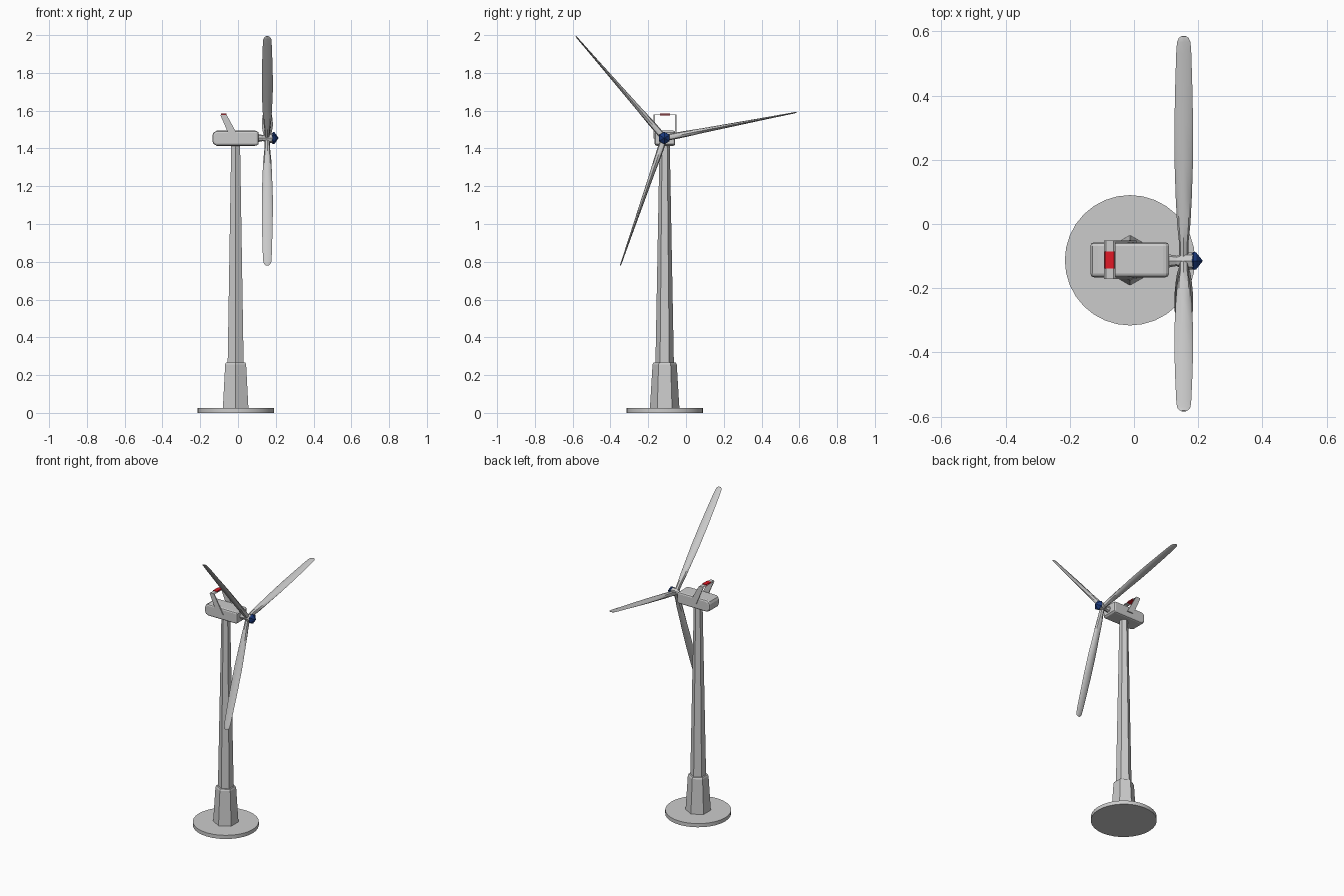
import bpy, bmesh
from math import cos, sin, pi, radians
from mathutils import Matrix, Vector

if "Cube" in bpy.data.objects:
    bpy.data.objects.remove(bpy.data.objects["Cube"])

CX, CY = -0.0125, -0.113
HUB = Vector((0.155, -0.115, 1.455))


def make(name, bm, color=None, smooth=None):
    bmesh.ops.recalc_face_normals(bm, faces=bm.faces[:])
    me = bpy.data.meshes.new(name)
    bm.to_mesh(me)
    bm.free()
    ob = bpy.data.objects.new(name, me)
    bpy.context.collection.objects.link(ob)
    if color:
        mat = bpy.data.materials.new(name + "_colour")
        mat.diffuse_color = color
        mat.use_nodes = True
        mat.node_tree.nodes["Principled BSDF"].inputs["Base Color"].default_value = mat.diffuse_color
        me.materials.append(mat)
    if smooth:
        bpy.ops.object.select_all(action='DESELECT')
        ob.select_set(True)
        bpy.context.view_layer.objects.active = ob
        bpy.ops.object.shade_smooth_by_angle(angle=radians(smooth))
    return ob


def loft(rings):
    """Skin a list of closed point rings and cap both ends."""
    bm = bmesh.new()
    vs = [[bm.verts.new(p) for p in r] for r in rings]
    n = len(vs[0])
    for a, b in zip(vs, vs[1:]):
        for i in range(n):
            j = (i + 1) % n
            bm.faces.new((a[i], a[j], b[j], b[i]))
    bm.faces.new(vs[0][::-1])
    bm.faces.new(vs[-1])
    return bm


def lathe_z(profile, n):
    return loft([[(CX + r * cos(2 * pi * i / n + pi / 2), CY + r * sin(2 * pi * i / n + pi / 2), z)
                  for i in range(n)] for r, z in profile])


def lathe_x(profile, n):
    return loft([[(x, HUB.y + r * cos(2 * pi * i / n + pi / 2), HUB.z + r * sin(2 * pi * i / n + pi / 2))
                  for i in range(n)] for r, x in profile])


def prism_y(pts, y0, y1):
    return loft([[(x, y, z) for x, z in pts] for y in (y0, y1)])


# Round foot and hexagonal tower
make("base_disc", lathe_z([(0.203, 0), (0.203, 0.025)], 32), smooth=30)
make("tower_foot", lathe_z([(0.079, 0.01), (0.064, 0.257), (0.059, 0.267)], 6))
make("tower", lathe_z([(0.049, 0.25), (0.027, 1.43)], 6))

# Nacelle: side profile, rounder at the tail, with softened edges
nacelle = make("nacelle", prism_y([
    (-0.112, 1.414), (0.101, 1.414), (0.109, 1.424), (0.109, 1.484), (0.101, 1.494),
    (-0.112, 1.494), (-0.129, 1.485), (-0.136, 1.470), (-0.136, 1.438), (-0.129, 1.423)],
    -0.166, -0.057))
bev = nacelle.modifiers.new("soft_edges", 'BEVEL')
bev.width = 0.011
bev.segments = 2
bev.limit_method = 'ANGLE'
bev.angle_limit = radians(50)

# Tail arch: two swept thin fins joined by a thin bar with a red panel
fin = [(-0.040, 1.453), (0.008, 1.453), (-0.058, 1.574), (-0.064, 1.581),
       (-0.088, 1.581), (-0.093, 1.576)]
make("tail_fin_front", prism_y(fin, -0.172, -0.165))
make("tail_fin_back", prism_y(fin, -0.058, -0.051))
bar = [(-0.093, 1.576), (-0.058, 1.576), (-0.064, 1.581), (-0.088, 1.581)]
make("tail_bar", prism_y(bar, -0.166, -0.057))
panel = [(-0.092, 1.574), (-0.060, 1.574), (-0.062, 1.584), (-0.090, 1.584)]
make("tail_panel", prism_y(panel, -0.138, -0.086), (0.75, 0.01, 0.02, 1))

# Rotor shaft, hub and blue nose cone
make("rotor_hub", lathe_x([(0.022, 0.10), (0.016, 0.132), (0.025, 0.155), (0.027, 0.184)], 8))
make("nose_cone", lathe_x([(0.026, 0.180), (0.033, 0.186), (0.030, 0.194), (0.001, 0.214)], 6),
     (0.01, 0.04, 0.2, 1))

# Blades: (distance along blade, half width, half thickness)
stations = [(0.0, 0.014, 0.016), (0.06, 0.015, 0.017), (0.12, 0.021, 0.016), (0.20, 0.025, 0.013),
            (0.32, 0.029, 0.0105), (0.44, 0.029, 0.008), (0.56, 0.0265, 0.0055),
            (0.66, 0.0235, 0.004), (0.695, 0.021, 0.0035), (0.708, 0.015, 0.003), (0.713, 0.008, 0.002)]
for k in range(3):
    bm = loft([[(w * cos(pi * i / 4), r, t * sin(pi * i / 4)) for i in range(8)]
               for r, w, t in stations])
    turn = Matrix.Translation(HUB) @ Matrix.Rotation(radians(11 + 120 * k), 4, 'X')
    bmesh.ops.transform(bm, matrix=turn, verts=bm.verts[:])
    make(f"blade_{k + 1}", bm, smooth=40)
